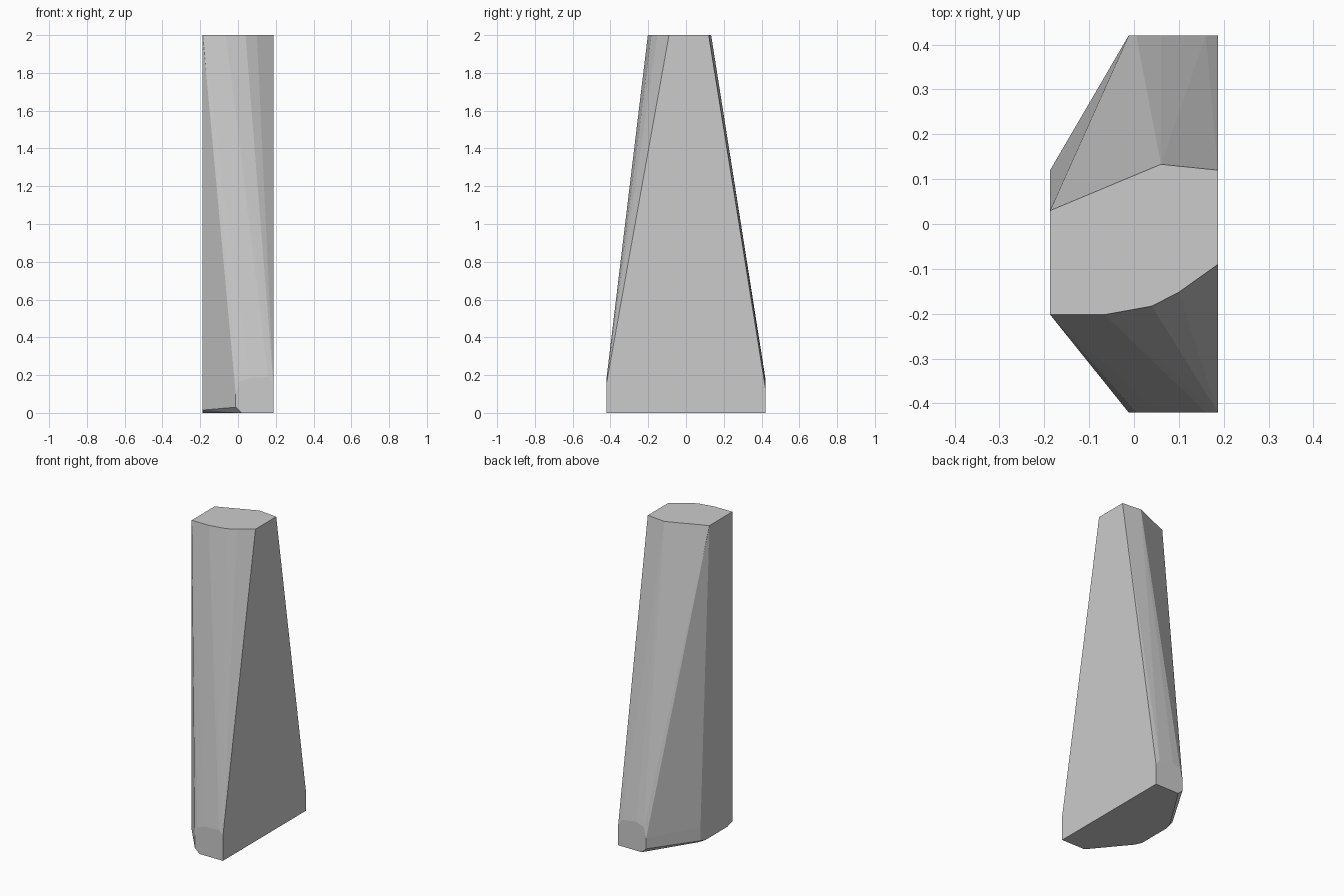
import bpy, bmesh

if "Cube" in bpy.data.objects:
    bpy.data.objects.remove(bpy.data.objects["Cube"])

W = 0.187  # half width
D = 0.42   # half depth at the foot

# Cap outline, in plan
cap = [(-W, 0.03), (0.06, 0.133), (W, 0.12), (W, -0.09), (0.10, -0.152),
       (0.04, -0.183), (-0.065, -0.202), (-W, -0.202)]

# Flat underside outline, in plan
sole = [(W, -D), (0.02, -D), (-0.17, -0.19), (-W, -0.15),
        (-W, 0.07), (-0.17, 0.12), (0.02, D), (W, D)]

# Front and back end facets, as (x, z)
front_facet = [(-0.012, 0.03), (-0.012, 0.10), (0.005, 0.165),
               (0.06, 0.185), (0.16, 0.19), (W, 0.16)]
back_facet = [(-0.012, 0.03), (-0.012, 0.10), (0.005, 0.165),
              (0.06, 0.185), (0.16, 0.17), (W, 0.13)]

points = [(x, y, 2.0) for x, y in cap]
points += [(x, y, 0.0) for x, y in sole]
points += [(x, -D, z) for x, z in front_facet]
points += [(x, D, z) for x, z in back_facet]
# Lower edge of the left face
points += [(-W, y, z) for y in (-0.202, 0.12) for z in (0.015, 0.10)]

# Tapered faceted block wrapped around the outlines
bm = bmesh.new()
for p in points:
    bm.verts.new(p)
hull = bmesh.ops.convex_hull(bm, input=bm.verts[:])
loose = {g for g in hull["geom_interior"] + hull["geom_unused"]
         if isinstance(g, bmesh.types.BMVert)}
bmesh.ops.delete(bm, geom=list(loose), context='VERTS')
bmesh.ops.dissolve_limit(bm, angle_limit=0.005, verts=bm.verts[:], edges=bm.edges[:])
bmesh.ops.recalc_face_normals(bm, faces=bm.faces[:])

mesh = bpy.data.meshes.new("tapered_block")
bm.to_mesh(mesh)
bm.free()
block = bpy.data.objects.new("tapered_block", mesh)
bpy.context.collection.objects.link(block)
